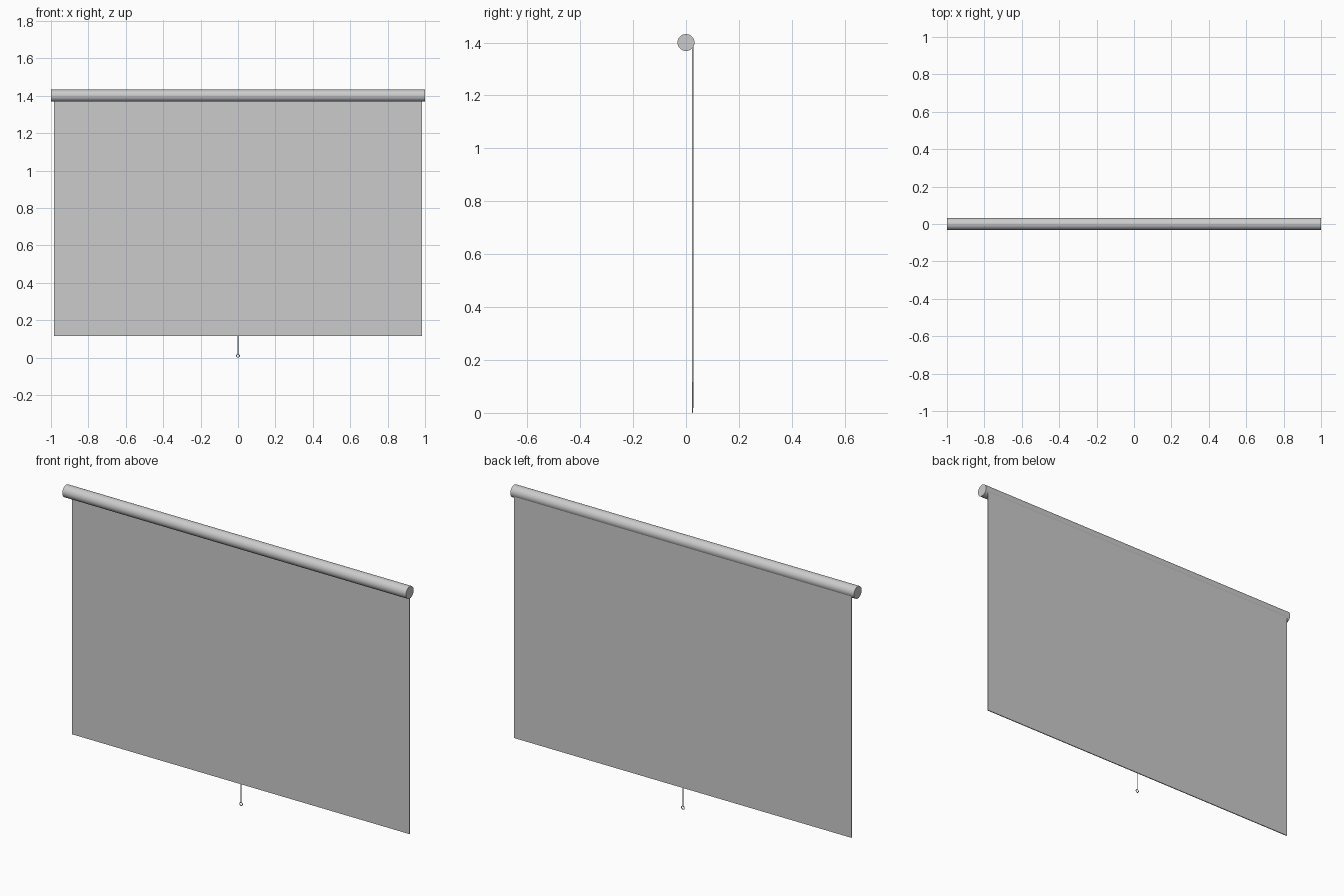
import bpy
from math import pi, radians

if "Cube" in bpy.data.objects:
    bpy.data.objects.remove(bpy.data.objects["Cube"])

SHEET_Y = 0.0255


def smooth(obj):
    bpy.ops.object.select_all(action='DESELECT')
    obj.select_set(True)
    bpy.context.view_layer.objects.active = obj
    bpy.ops.object.shade_smooth_by_angle(angle=radians(35))


def cylinder(name, radius, length, location, rotation=(0, 0, 0), sides=32):
    bpy.ops.mesh.primitive_cylinder_add(vertices=sides, radius=radius, depth=length,
                                        location=location, rotation=rotation)
    obj = bpy.context.object
    obj.name = name
    smooth(obj)
    return obj


# Roller housing across the top
cylinder("roller_tube", 0.032, 2.0, (0, 0, 1.40), (0, pi / 2, 0), 48)

# Thin hanging sheet, its top edge tucked inside the roller
top, bottom = 1.40, 0.115
bpy.ops.mesh.primitive_cube_add(size=1, location=(0, SHEET_Y, (top + bottom) / 2))
sheet = bpy.context.object
sheet.name = "screen_sheet"
sheet.scale = (1.965, 0.005, top - bottom)
bpy.ops.object.transform_apply(location=False, rotation=False, scale=True)

# Pull cord below the sheet
cord_top, cord_bottom = 0.118, 0.019
cylinder("pull_cord", 0.002, cord_top - cord_bottom,
         (0, SHEET_Y, (cord_top + cord_bottom) / 2), sides=12)

# Pull ring at the end of the cord
bpy.ops.mesh.primitive_torus_add(major_radius=0.008, minor_radius=0.002,
                                 major_segments=32, minor_segments=10,
                                 location=(0, SHEET_Y, 0.01), rotation=(pi / 2, 0, 0))
ring = bpy.context.object
ring.name = "pull_ring"
smooth(ring)
